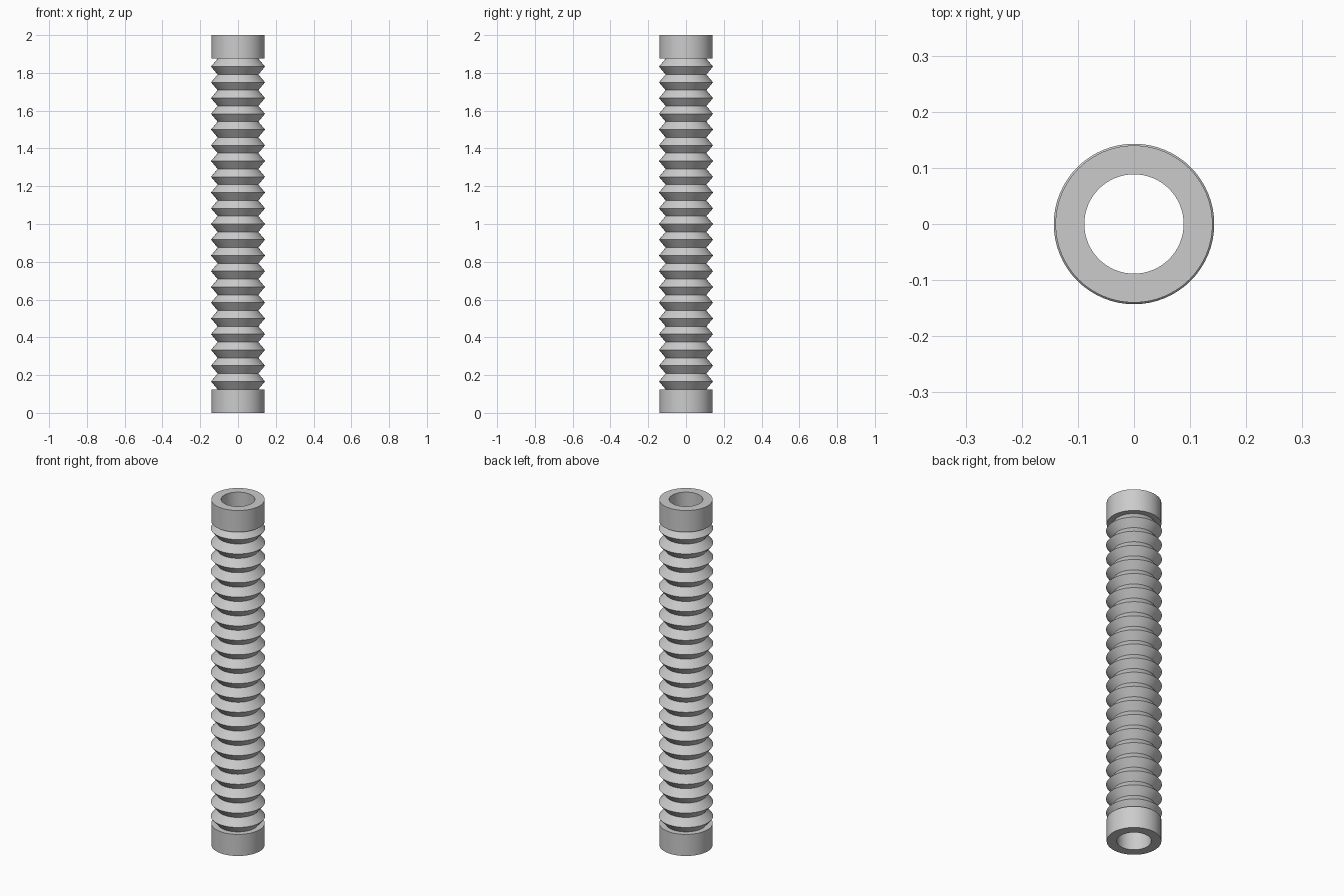
import bpy
import bmesh
import math

cube = bpy.data.objects.get("Cube")
if cube:
    bpy.data.objects.remove(cube, do_unlink=True)

SEGMENTS = 64
HEIGHT = 2.0
COLLAR = 0.125       # height of each end collar
RIDGES = 21
BORE_R, VALLEY_R, COLLAR_R, RIDGE_R = 0.0885, 0.108, 0.14, 0.143

grey = bpy.data.materials.new("plain grey")
grey.use_nodes = True
colour = (0.6, 0.6, 0.6, 1)
grey.diffuse_color = colour
grey.node_tree.nodes["Principled BSDF"].inputs["Base Color"].default_value = colour


def lathe(name, profile):
    """Revolve a closed (radius, z) outline, listed counter-clockwise, around z."""
    bm = bmesh.new()
    rings = []
    for r, z in profile:
        angles = [math.tau * i / SEGMENTS for i in range(SEGMENTS)]
        rings.append([bm.verts.new((r * math.cos(a), r * math.sin(a), z)) for a in angles])
    for k, low in enumerate(rings):
        high = rings[(k + 1) % len(rings)]
        for i in range(SEGMENTS):
            j = (i + 1) % SEGMENTS
            bm.faces.new((low[i], low[j], high[j], high[i]))
    bmesh.ops.recalc_face_normals(bm, faces=bm.faces)
    mesh = bpy.data.meshes.new(name)
    bm.to_mesh(mesh)
    bm.free()
    mesh.materials.append(grey)
    obj = bpy.data.objects.new(name, mesh)
    bpy.context.collection.objects.link(obj)
    bpy.ops.object.select_all(action="DESELECT")
    obj.select_set(True)
    bpy.context.view_layer.objects.active = obj
    bpy.ops.object.shade_smooth_by_angle(angle=math.radians(30))


# One continuous tube: collar, zigzag bellows, collar, straight bore
pitch = (HEIGHT - 2 * COLLAR) / RIDGES
outline = [(BORE_R, 0), (COLLAR_R, 0), (COLLAR_R, COLLAR), (VALLEY_R, COLLAR)]
for n in range(RIDGES):
    base = COLLAR + n * pitch
    outline += [(RIDGE_R, base + pitch / 2), (VALLEY_R, base + pitch)]
outline += [(COLLAR_R, HEIGHT - COLLAR), (COLLAR_R, HEIGHT), (BORE_R, HEIGHT)]
lathe("bellows_tube", outline)
